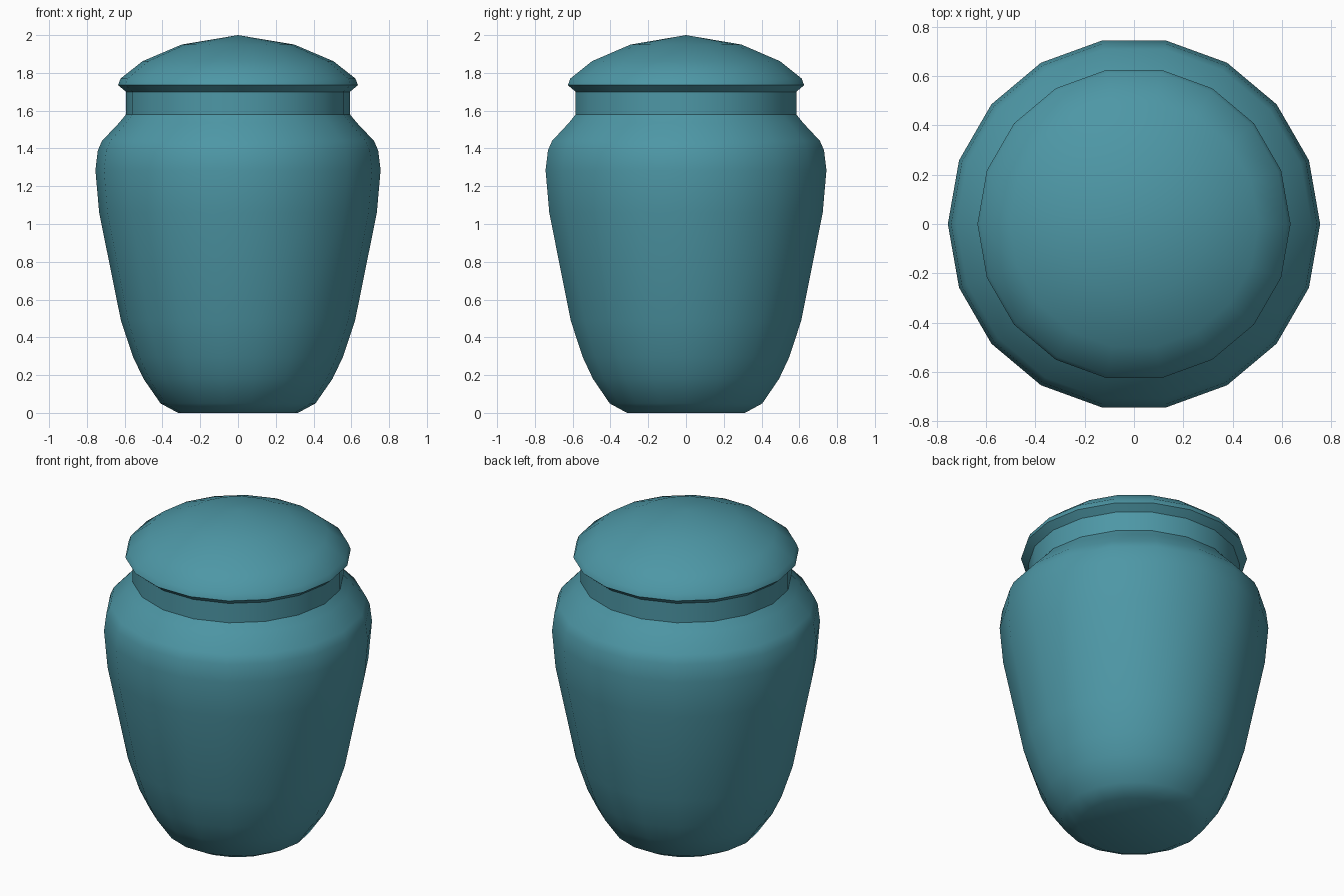
import bpy, bmesh, math

if "Cube" in bpy.data.objects:
    bpy.data.objects.remove(bpy.data.objects["Cube"])

SIDES = 18

glaze = bpy.data.materials.new("teal_glaze")
glaze.diffuse_color = (0.075, 0.31, 0.38, 1.0)
glaze.use_nodes = True
glaze.node_tree.nodes["Principled BSDF"].inputs["Base Color"].default_value = glaze.diffuse_color


def lathe(name, profile):
    """Revolve a bottom-to-top (radius, z) profile; radius 0 makes a pole."""
    bm = bmesh.new()
    rings = []
    for r, z in profile:
        if r == 0:
            rings.append([bm.verts.new((0, 0, z))] * SIDES)
        else:
            rings.append([bm.verts.new((r * math.cos(math.tau * i / SIDES),
                                        r * math.sin(math.tau * i / SIDES), z))
                          for i in range(SIDES)])
    for a, b in zip(rings, rings[1:]):
        for i in range(SIDES):
            j = (i + 1) % SIDES
            corners = list(dict.fromkeys((a[i], a[j], b[j], b[i])))
            bm.faces.new(corners)
    bmesh.ops.recalc_face_normals(bm, faces=bm.faces)
    mesh = bpy.data.meshes.new(name)
    bm.to_mesh(mesh)
    bm.free()
    mesh.materials.append(glaze)
    obj = bpy.data.objects.new(name, mesh)
    bpy.context.collection.objects.link(obj)
    bpy.ops.object.select_all(action='DESELECT')
    obj.select_set(True)
    bpy.context.view_layer.objects.active = obj
    bpy.ops.object.shade_smooth_by_angle(angle=math.radians(35))
    # keep open-ended shells facing outward
    return obj


# Jar body: closed base, swelling belly, shoulder and straight neck
lathe("jar_body", [
    (0, 0), (0.317, 0), (0.41, 0.05), (0.50, 0.18), (0.555, 0.295),
    (0.62, 0.49), (0.735, 1.06), (0.755, 1.285), (0.742, 1.39),
    (0.72, 1.44), (0.63, 1.535), (0.593, 1.58), (0.593, 1.70)])

# Lid: flared rim and shallow dome, resting on the neck
lathe("jar_lid", [
    (0.593, 1.70), (0.635, 1.735), (0.622, 1.77), (0.505, 1.862),
    (0.298, 1.95), (0, 2.0)])
